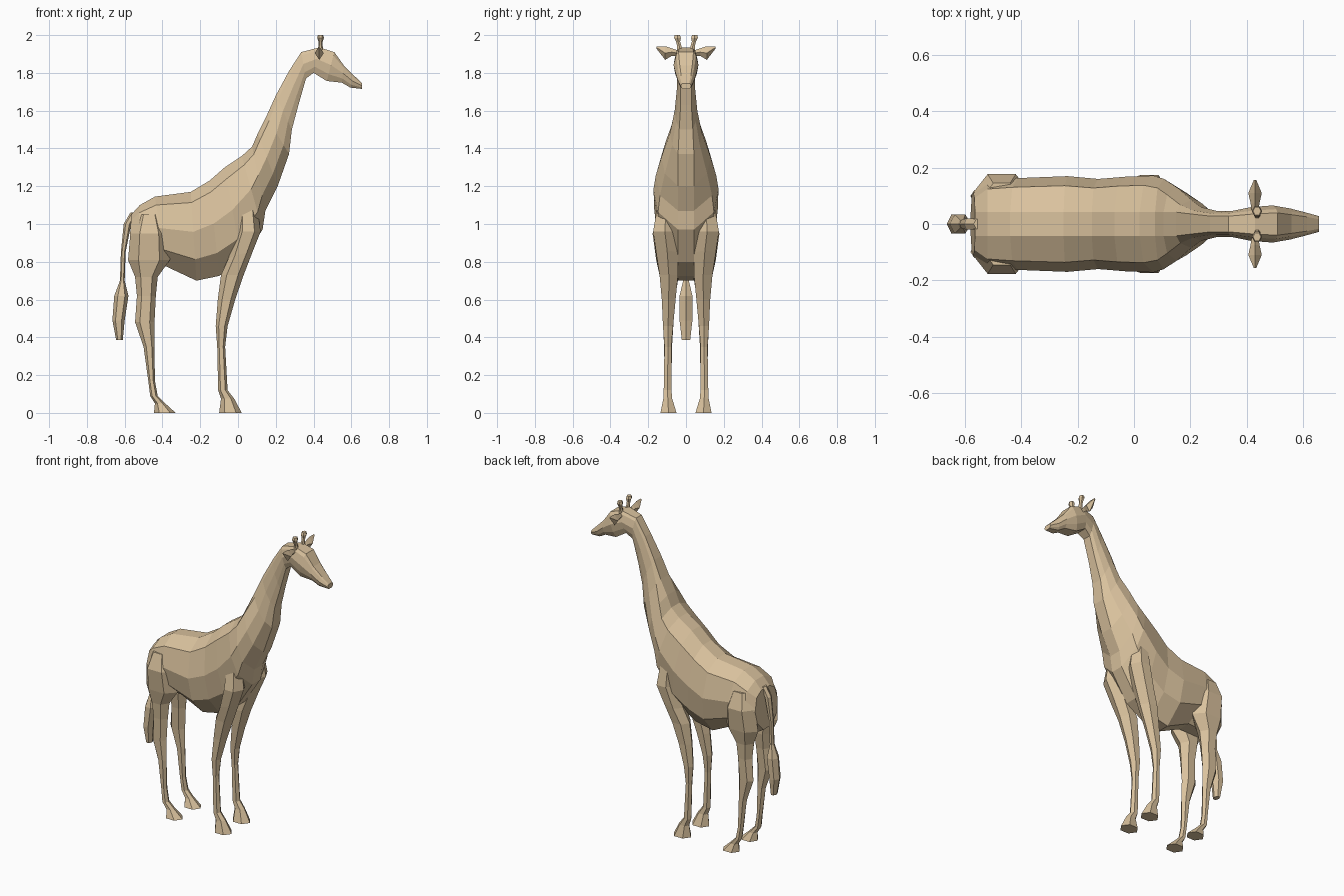
import bpy, bmesh
from math import cos, sin, pi, sqrt

tan = bpy.data.materials.new("tan_coat")
tan.diffuse_color = (0.70, 0.54, 0.34, 1)


def loft(name, rings, mirror=False):
    """Skin a list of equal-length point rings, cap both ends, shade flat."""
    bm = bmesh.new()
    vs = [[bm.verts.new(p) for p in r] for r in rings]
    n = len(vs[0])
    for a, b in zip(vs, vs[1:]):
        for i in range(n):
            j = (i + 1) % n
            bm.faces.new((a[i], a[j], b[j], b[i]))
    bm.faces.new(vs[0])
    bm.faces.new(vs[-1])
    bmesh.ops.recalc_face_normals(bm, faces=bm.faces)
    me = bpy.data.meshes.new(name)
    bm.to_mesh(me)
    bm.free()
    me.materials.append(tan)
    ob = bpy.data.objects.new(name, me)
    bpy.context.collection.objects.link(ob)
    if mirror:
        m = ob.modifiers.new("mirror", 'MIRROR')
        m.use_axis = (False, True, False)
        m.use_mirror_merge = False
    return ob


def body_ring(tx, tz, bx, bz, w):
    """Ten-sided ring between a spine point and an underside point."""
    flat = min(0.042, 0.6 * w)
    half = [(0, flat), (0.12, 0.80 * w), (0.45, w), (0.76, 0.86 * w), (1, flat)]
    right = [(tx + (bx - tx) * t, y, tz + (bz - tz) * t) for t, y in half]
    return right + [(x, -y, z) for x, y, z in reversed(right)]


def flat_ring(x0, x1, y0, y1, z, tilt=0.0, n=6):
    """Horizontal ring filling an x/y range; tilt raises its front side."""
    pts = []
    for i in range(n):
        c = cos(2 * pi * i / n)
        s = sin(2 * pi * i / n) / (sqrt(3) / 2)
        pts.append(((x0 + x1) / 2 + (x1 - x0) / 2 * c,
                    (y0 + y1) / 2 + (y1 - y0) / 2 * s, z + tilt * c))
    return pts


# torso, neck and head: spine x, z, underside x, z, half width
loft("body_neck_head", [body_ring(*s) for s in [
    (-0.565, 1.05, -0.58, 0.80, 0.115),
    (-0.52, 1.10, -0.53, 0.77, 0.155),
    (-0.44, 1.145, -0.38, 0.775, 0.163),
    (-0.25, 1.17, -0.22, 0.70, 0.17),
    (-0.15, 1.23, -0.10, 0.725, 0.16),
    (-0.07, 1.30, 0.02, 0.80, 0.168),
    (0.02, 1.36, 0.13, 0.97, 0.172),
    (0.075, 1.41, 0.145, 1.07, 0.16),
    (0.105, 1.48, 0.21, 1.20, 0.13),
    (0.15, 1.57, 0.27, 1.37, 0.085),
    (0.20, 1.68, 0.285, 1.50, 0.06),
    (0.27, 1.81, 0.32, 1.63, 0.047),
    (0.335, 1.91, 0.36, 1.77, 0.046),
    (0.43, 1.935, 0.40, 1.80, 0.06),
    (0.51, 1.91, 0.47, 1.757, 0.066),
    (0.56, 1.84, 0.55, 1.748, 0.055),
    (0.615, 1.785, 0.595, 1.722, 0.042),
    (0.657, 1.745, 0.657, 1.715, 0.028)]])

# hind legs with thigh and hoof: x range, y range, z
loft("hind_legs", [flat_ring(*s) for s in [
    (-0.445, -0.33, 0.05, 0.135, 0.0),
    (-0.44, -0.385, 0.072, 0.118, 0.05),
    (-0.465, -0.425, 0.077, 0.118, 0.09),
    (-0.475, -0.44, 0.077, 0.113, 0.17),
    (-0.50, -0.442, 0.074, 0.116, 0.35),
    (-0.545, -0.442, 0.066, 0.122, 0.48),
    (-0.535, -0.435, 0.055, 0.128, 0.62),
    (-0.545, -0.425, 0.04, 0.138, 0.72),
    (-0.582, -0.36, 0.04, 0.158, 0.81),
    (-0.57, -0.37, 0.05, 0.177, 0.95),
    (-0.53, -0.41, 0.06, 0.145, 1.05)]], True)

# front legs with shoulder and hoof
loft("front_legs", [flat_ring(*s) for s in [
    (-0.10, 0.02, 0.05, 0.135, 0.0),
    (-0.09, -0.02, 0.073, 0.12, 0.075),
    (-0.105, -0.055, 0.077, 0.118, 0.12),
    (-0.11, -0.068, 0.078, 0.114, 0.35),
    (-0.118, -0.055, 0.068, 0.122, 0.46),
    (-0.107, -0.015, 0.055, 0.128, 0.60),
    (-0.09, 0.03, 0.042, 0.14, 0.73),
    (-0.05, 0.08, 0.042, 0.158, 0.84, 0.02),
    (-0.01, 0.12, 0.05, 0.174, 0.96),
    (0.00, 0.10, 0.06, 0.15, 1.10)]], True)

# tail with hair tuft: x range, half width, z
loft("tail", [flat_ring(a, b, -w, w, z) for a, b, w, z in [
    (-0.57, -0.53, 0.018, 1.06),
    (-0.605, -0.565, 0.02, 1.00),
    (-0.62, -0.595, 0.015, 0.85),
    (-0.625, -0.60, 0.015, 0.70),
    (-0.655, -0.58, 0.034, 0.62),
    (-0.665, -0.60, 0.034, 0.49),
    (-0.645, -0.61, 0.022, 0.385)]])

# ears: diamond rings stepping outward; centre z, half x, half z
loft("ears", [[(0.43 + hx, y, z), (0.43, y, z + hz), (0.43 - hx, y, z), (0.43, y, z - hz)]
              for y, z, hx, hz in [(0.045, 1.905, 0.012, 0.015),
                                   (0.075, 1.91, 0.016, 0.02),
                                   (0.11, 1.905, 0.024, 0.036),
                                   (0.157, 1.935, 0.004, 0.006)]], True)

# horns with knobbed tips: centre y, radius, z
loft("horns", [flat_ring(0.437 - r, 0.437 + r, y - r, y + r, z) for y, r, z in [
    (0.028, 0.018, 1.89),
    (0.036, 0.011, 1.945),
    (0.042, 0.011, 1.965),
    (0.045, 0.018, 1.985),
    (0.046, 0.014, 2.0)]], True)
